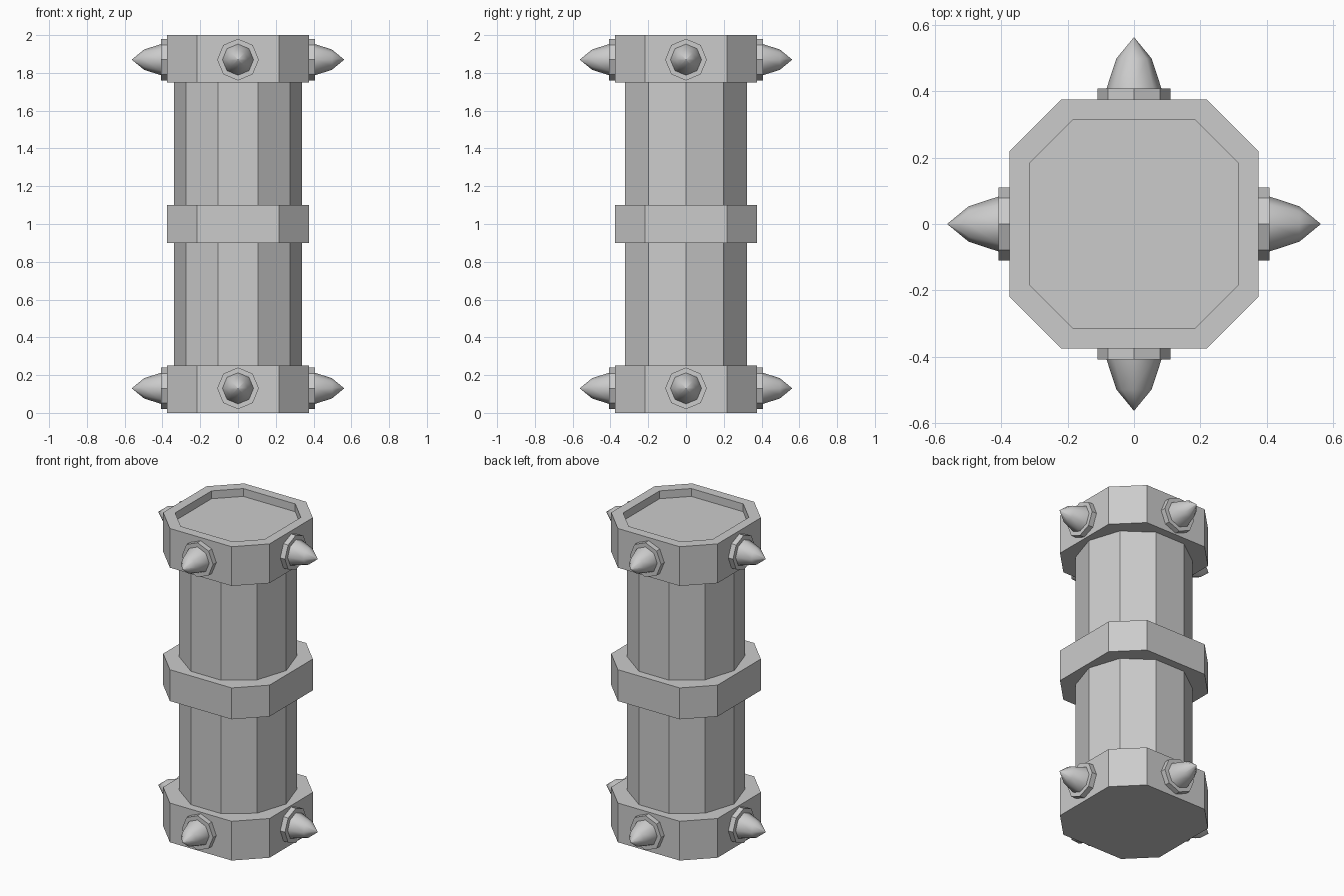
import bpy, bmesh
from math import cos, sin, pi
from mathutils import Matrix

if "Cube" in bpy.data.objects:
    bpy.data.objects.remove(bpy.data.objects["Cube"])


def make_object(name, bm, smooth=False):
    bmesh.ops.recalc_face_normals(bm, faces=bm.faces[:])
    for f in bm.faces:
        f.smooth = smooth
    mesh = bpy.data.meshes.new(name)
    bm.to_mesh(mesh)
    bm.free()
    obj = bpy.data.objects.new(name, mesh)
    bpy.context.collection.objects.link(obj)
    return obj


def loft(bm, rings):
    """Bridge equal-sized point rings and cap both ends."""
    loops = [[bm.verts.new(p) for p in ring] for ring in rings]
    n = len(loops[0])
    for a, b in zip(loops, loops[1:]):
        for i in range(n):
            j = (i + 1) % n
            bm.faces.new((a[i], a[j], b[j], b[i]))
    bm.faces.new(loops[0][::-1])
    bm.faces.new(loops[-1])


def polygon(sides, r, z):
    return [(r * cos(2 * pi * i / sides), r * sin(2 * pi * i / sides), z)
            for i in range(sides)]


def chamfered_square(half, cut, z):
    return [(x, y, z) for x, y in (
        (half, -cut), (half, cut), (cut, half), (-cut, half),
        (-half, cut), (-half, -cut), (-cut, -half), (cut, -half))]


# Ten-sided column
bm = bmesh.new()
loft(bm, [polygon(10, 0.34, 0.2), polygon(10, 0.34, 1.8)])
make_object("column", bm)

# Chamfered square bands; the top one has a recessed lid
for name, z0, z1, recess in (("base_band", 0, 0.25, False),
                             ("middle_band", 0.9, 1.1, False),
                             ("top_band", 1.75, 2.0, True)):
    bm = bmesh.new()
    rings = [chamfered_square(0.375, 0.218, z) for z in (z0, z1)]
    if recess:
        rings += [chamfered_square(0.315, 0.183, z) for z in (z1, z1 - 0.05)]
    loft(bm, rings)
    make_object(name, bm)

# Spikes on octagonal collars, four around each end band
for level, z in (("lower", 0.13), ("upper", 1.87)):
    for k, side in enumerate(("right", "back", "left", "front")):
        place = (Matrix.Translation((0, 0, z)) @ Matrix.Rotation(k * pi / 2, 4, 'Z')
                 @ Matrix.Rotation(pi / 2, 4, 'Y'))
        bm = bmesh.new()
        loft(bm, [polygon(8, 0.11, 0.365), polygon(8, 0.11, 0.408)])
        make_object(f"{level}_{side}_collar", bm).matrix_world = place

        bm = bmesh.new()
        loft(bm, [polygon(8, r, d) for r, d in
                  ((0.084, 0.40), (0.082, 0.41), (0.053, 0.498), (0.0005, 0.562))])
        make_object(f"{level}_{side}_spike", bm, True).matrix_world = place
